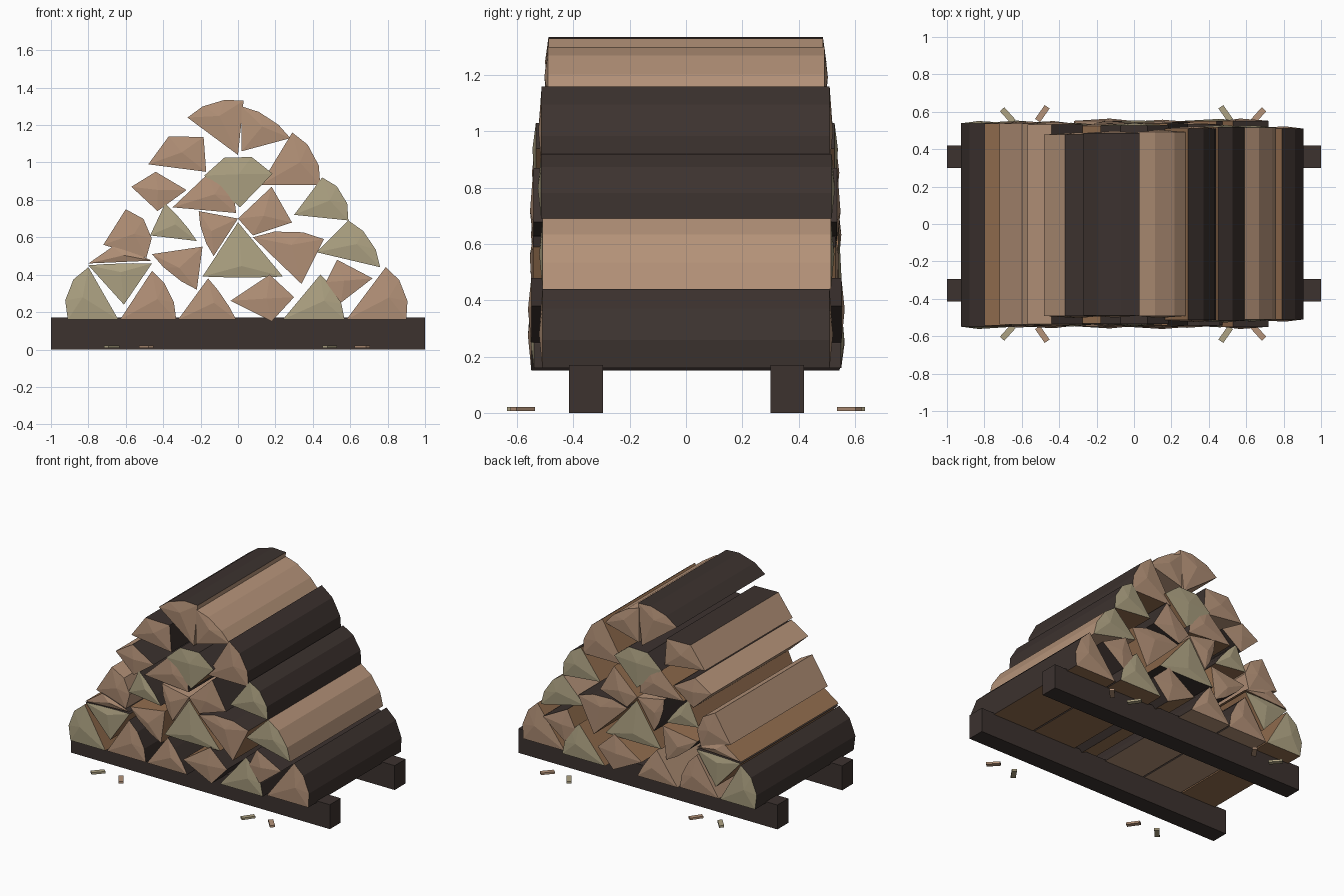
import bpy, bmesh, math, random
from mathutils import Vector

if "Cube" in bpy.data.objects:
    bpy.data.objects.remove(bpy.data.objects["Cube"])

random.seed(4)


def material(name, rgb):
    m = bpy.data.materials.new(name)
    m.diffuse_color = (*rgb, 1)
    m.use_nodes = True
    m.node_tree.nodes["Principled BSDF"].inputs["Base Color"].default_value = m.diffuse_color
    return m


BARK = material("bark", (0.045, 0.032, 0.028))
WOOD = material("split_wood", (0.46, 0.29, 0.19))
BROWN = material("inner_wood", (0.30, 0.16, 0.08))
PALE = material("pale_wood", (0.43, 0.37, 0.23))


def finish(bm, name, mats):
    bmesh.ops.recalc_face_normals(bm, faces=bm.faces)
    me = bpy.data.meshes.new(name)
    bm.to_mesh(me)
    bm.free()
    for m in mats:
        me.materials.append(m)
    ob = bpy.data.objects.new(name, me)
    bpy.context.collection.objects.link(ob)
    return ob


def split_log(name, spec, half, flags=""):
    """Wedge log: split edge, two bark corners, and a bark bulge (hundredths)."""
    a, b, c = (Vector(spec[i:i + 2]) / 100 for i in (0, 2, 4))
    bulge = spec[6] / 100
    out = Vector((b.y - c.y, c.x - b.x)).normalized()
    if out.dot((b + c) / 2 - a) < 0:
        out.negate()
    steps = (0.5,) if bulge > 0.12 else (0.3, 0.7)
    arc = [b.lerp(c, t) + out * bulge * 4 * t * (1 - t) for t in steps]
    ring = [a, b, *arc, c]
    n = len(ring)
    bm = bmesh.new()
    y0 = -half + random.uniform(-0.008, 0.008)
    y1 = half + random.uniform(-0.008, 0.008)
    front = [bm.verts.new((p.x, y0, p.y)) for p in ring]
    back = [bm.verts.new((p.x, y1, p.y)) for p in ring]
    for i in range(n):
        j = (i + 1) % n
        f = bm.faces.new((front[i], front[j], back[j], back[i]))
        f.material_index = 0 if 0 < i < n - 1 else 1
    # slightly domed cut ends
    mid = sum(ring, Vector((0, 0))) / n
    for loop, y in ((front, y0 - 0.012), (back, y1 + 0.012)):
        v = bm.verts.new((mid.x, y, mid.y))
        for i in range(n):
            bm.faces.new((loop[i], loop[(i + 1) % n], v)).material_index = 2
    side = WOOD if "bare" in flags else random.choice((WOOD, BROWN))
    finish(bm, name, [WOOD if "bare" in flags else BARK, side,
                      PALE if "pale" in flags else WOOD])


def course(name, half, logs):
    for i, (spec, flags) in enumerate(logs):
        # the outermost right log is a little shorter
        h = min(half, 0.515) if i == len(logs) - 1 else half
        split_log(f"{name}_log_{i + 1}", spec, h, flags)


# Stacked courses of split logs, left to right
course("bottom", 0.545, [
    ((-64, 16, -80, 44, -91, 16, 6), "pale"),
    ((-63, 16, -46, 42, -33, 16, 3.5), ""),
    ((-32, 16, -16, 38, -1, 16, 1), ""),
    ((-4, 26, 17, 40, 18, 15, 12.5), ""),
    ((24, 16, 44, 40, 57, 16, 3), "pale"),
    ((47, 36, 53, 48, 55, 25, 18), ""),
    ((58, 16, 79, 44, 90, 16, 5), "")])
course("second", 0.535, [
    ((-61, 24, -46, 46, -80, 45, 0.5), "pale"),
    ((-80, 46, -67, 55, -46, 47.5, 0.5), ""),
    ((-19, 55, -46, 51, -22, 32, 2), ""),
    ((0, 68, -19, 39, 24, 39, 0.5), "pale"),
    ((34, 35, 46, 59, 8, 60, 4), ""),
    ((42, 52, 59, 69, 76, 44, 4), "pale bare")])
course("third", 0.535, [
    ((-72, 56, -60, 75, -49, 49, 8), "bare"),
    ((-47, 61, -39, 78, -22, 58, 1), "pale"),
    ((0, 70, -21, 74, -13, 50, 2), ""),
    ((0, 70, 18, 87, 8, 61, 17), ""),
    ((30, 72, 45, 92, 59, 69, 5), "pale")])
course("fourth", 0.53, [
    ((-57, 87, -44, 95, -43, 74, 16), ""),
    ((-35, 76, -16, 94, -1, 73, 5), ""),
    ((1, 76, 18.5, 94, -18, 93, 11), "pale"),
    ((12, 88, 29, 116, 44, 88, 5), "")])
course("top", 0.485, [
    ((-48, 99, -37, 114, -17, 95, 12.5), ""),
    ((0, 104, 3, 133, -27, 124, 4), ""),
    ((2, 106, 2, 130, 28, 113, 3), "bare")])


def box(name, loc, size, mat, turn=0.0):
    bm = bmesh.new()
    bmesh.ops.create_cube(bm, size=1)
    for v in bm.verts:
        v.co = Vector((v.co.x * size[0], v.co.y * size[1], v.co.z * size[2]))
    ob = finish(bm, name, [mat])
    ob.location = loc
    ob.rotation_euler.z = turn


# Ground rails
for label, y in (("front", -0.355), ("back", 0.36)):
    box(label + "_rail", (0, y, 0.085), (2.0, 0.12, 0.17), BARK)

# Loose wood chips in front and behind
for label, s in (("front", -1), ("back", 1)):
    for i, (x, y, deg) in enumerate(((-0.675, 0.58, -48), (-0.49, 0.59, 55),
                                     (0.49, 0.59, -55), (0.665, 0.58, 48))):
        box(f"{label}_chip_{i + 1}", (x, s * y, 0.014), (0.09, 0.032, 0.014),
            WOOD if i % 2 else PALE, math.radians(s * deg))
